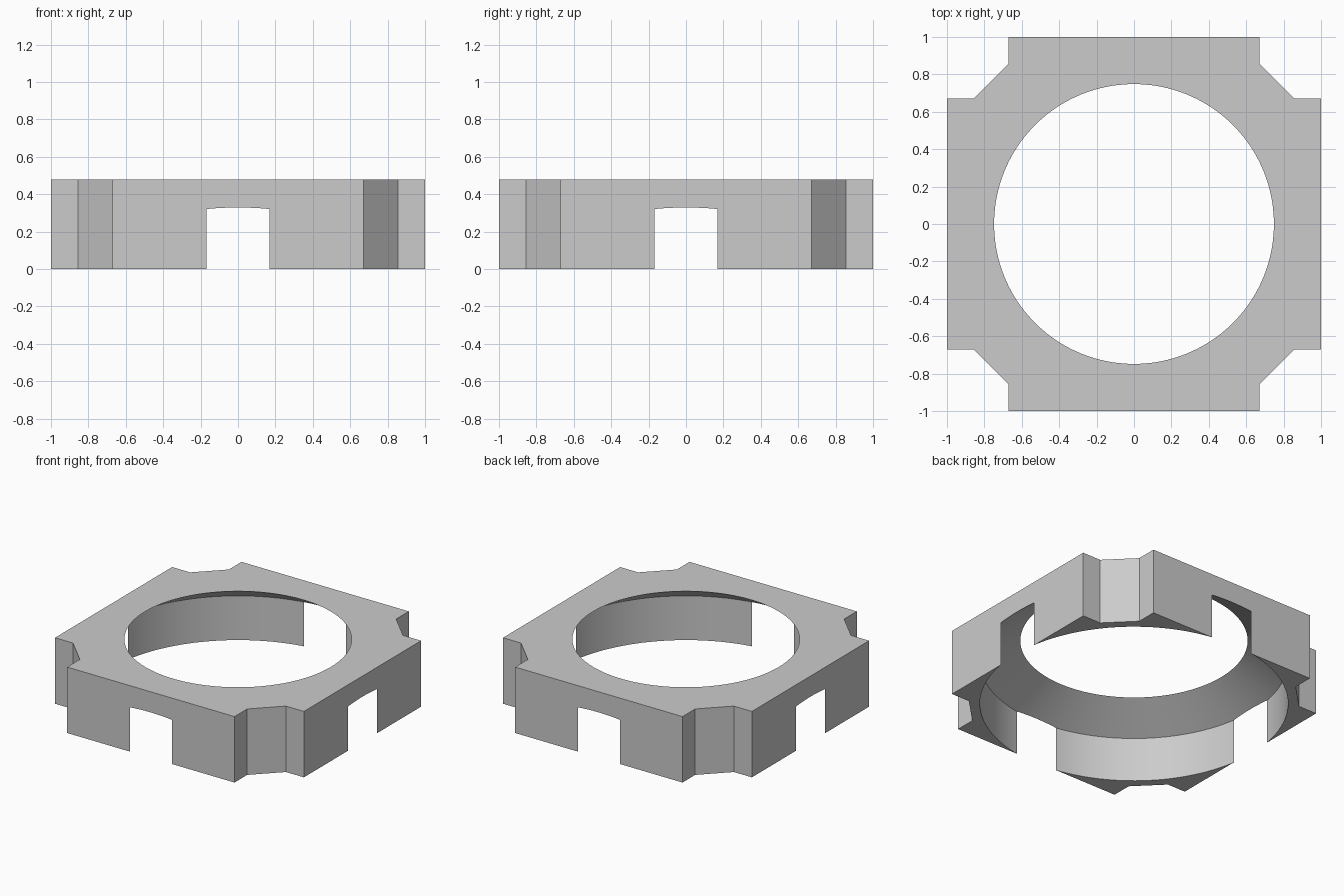
import bpy, bmesh, math

HEIGHT = 0.479        # overall height
BORE_TOP = 0.748      # hole radius at the top face
BORE_LOW = 1.0142     # lower bore radius, just breaking through the side walls
CONE_END = 0.321      # height where the cone meets the lower bore
SEGMENTS = 160

old = bpy.data.objects.get("Cube")
if old:
    bpy.data.objects.remove(old, do_unlink=True)

grey = bpy.data.materials.new("plain_grey")
grey.use_nodes = True
colour = (0.6, 0.6, 0.6, 1)
grey.diffuse_color = colour
grey.node_tree.nodes["Principled BSDF"].inputs["Base Color"].default_value = colour


def make_object(name, bm):
    bmesh.ops.recalc_face_normals(bm, faces=bm.faces)
    mesh = bpy.data.meshes.new(name)
    bm.to_mesh(mesh)
    bm.free()
    mesh.materials.append(grey)
    obj = bpy.data.objects.new(name, mesh)
    bpy.context.collection.objects.link(obj)
    return obj


# Square block with notched, chamfered corners
corner = [(1, 0.672), (0.855, 0.672), (0.672, 0.855), (0.672, 1)]
bm = bmesh.new()
outline = []
for turn in range(4):
    c, s = round(math.cos(turn * math.pi / 2)), round(math.sin(turn * math.pi / 2))
    outline += [bm.verts.new((x * c - y * s, x * s + y * c, 0)) for x, y in corner]
base = bm.faces.new(outline)
grown = bmesh.ops.extrude_face_region(bm, geom=[base], use_keep_orig=True)
bmesh.ops.translate(bm, vec=(0, 0, HEIGHT),
                    verts=[v for v in grown["geom"] if isinstance(v, bmesh.types.BMVert)])
frame = make_object("ring_frame", bm)

# Bore cutter: wide cylinder below, cone narrowing through the top face
slope = (BORE_LOW - BORE_TOP) / (HEIGHT - CONE_END)
profile = [(BORE_LOW, -0.1), (BORE_LOW, CONE_END), (BORE_TOP - 0.1 * slope, HEIGHT + 0.1)]
bm = bmesh.new()
rings = []
for r, z in profile:
    angles = [2 * math.pi * i / SEGMENTS for i in range(SEGMENTS)]
    rings.append([bm.verts.new((r * math.cos(a), r * math.sin(a), z)) for a in angles])
for low, high in zip(rings, rings[1:]):
    for i in range(SEGMENTS):
        j = (i + 1) % SEGMENTS
        bm.faces.new((low[i], low[j], high[j], high[i]))
bm.faces.new(rings[0][::-1])
bm.faces.new(rings[-1])
cutter = make_object("bore_cutter", bm)
cutter.hide_render = True

# Cut the bore and discard the cutter
cut = frame.modifiers.new("bore", 'BOOLEAN')
cut.operation = 'DIFFERENCE'
cut.solver = 'EXACT'
cut.object = cutter
bpy.ops.object.select_all(action='DESELECT')
frame.select_set(True)
bpy.context.view_layer.objects.active = frame
bpy.ops.object.modifier_apply(modifier=cut.name)
bpy.data.objects.remove(cutter, do_unlink=True)
bpy.ops.object.shade_smooth_by_angle(angle=math.radians(30))
